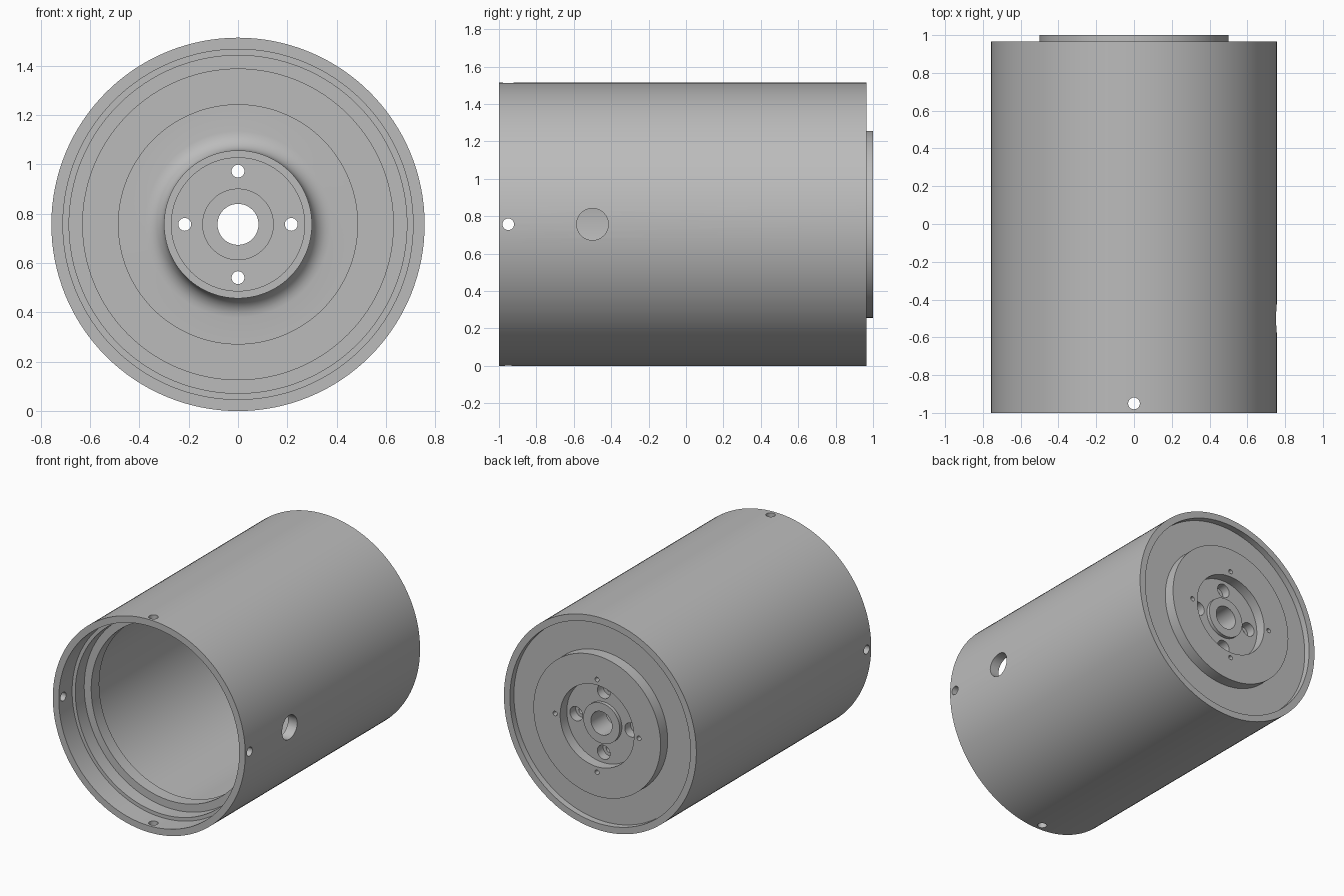
import bpy
import bmesh
from math import cos, sin, pi, radians
from mathutils import Matrix, Vector

if "Cube" in bpy.data.objects:
    bpy.data.objects.remove(bpy.data.objects["Cube"], do_unlink=True)

R = 0.757          # outer radius, also the axis height
SEGMENTS = 128

metal = bpy.data.materials.new("grey_metal")
metal.use_nodes = True
GREY = (0.5, 0.5, 0.5, 1)
metal.diffuse_color = GREY
metal.node_tree.nodes["Principled BSDF"].inputs["Base Color"].default_value = GREY


def finish(name, bm):
    bmesh.ops.recalc_face_normals(bm, faces=bm.faces)
    mesh = bpy.data.meshes.new(name)
    bm.to_mesh(mesh)
    bm.free()
    mesh.materials.append(metal)
    obj = bpy.data.objects.new(name, mesh)
    bpy.context.collection.objects.link(obj)
    return obj


def lathe(name, profile):
    """Turn a closed (radius, y) outline around the lengthwise axis."""
    bm = bmesh.new()
    rings = []
    for i in range(SEGMENTS):
        a = 2 * pi * i / SEGMENTS
        rings.append([bm.verts.new((r * cos(a), y, R + r * sin(a))) for r, y in profile])
    n = len(profile)
    for i in range(SEGMENTS):
        here, there = rings[i], rings[(i + 1) % SEGMENTS]
        for j in range(n):
            k = (j + 1) % n
            bm.faces.new((here[j], here[k], there[k], there[j]))
    return finish(name, bm)


def drill(target, holes):
    """Cut cylinders given as (start, end, radius), all in one pass."""
    bm = bmesh.new()
    for start, end, radius in holes:
        start, end = Vector(start), Vector(end)
        axis = end - start
        turn = axis.to_track_quat("Z", "Y").to_matrix().to_4x4()
        bmesh.ops.create_cone(
            bm, cap_ends=True, segments=32, radius1=radius, radius2=radius,
            depth=axis.length, matrix=Matrix.Translation((start + end) / 2) @ turn)
    cutter = finish("hole_cutter", bm)
    cutter.hide_render = True
    mod = target.modifiers.new("holes", "BOOLEAN")
    mod.operation = "DIFFERENCE"
    mod.solver = "EXACT"
    mod.object = cutter
    bpy.context.view_layer.objects.active = target
    bpy.ops.object.modifier_apply(modifier=mod.name)
    bpy.data.objects.remove(cutter, do_unlink=True)


def around(radius, y):
    """Four points at quarter turns round the axis."""
    return [(radius * dx, y, R + radius * dz) for dx, dz in ((1, 0), (0, 1), (-1, 0), (0, -1))]


def hole_circle(radius, y0, y1, size):
    return [(a, b, size) for a, b in zip(around(radius, y0), around(radius, y1))]


# Tubular shell: stepped mouth, inner lip, seat for the end plate
shell = lathe("shell", [
    (R, -1), (R, 0.965), (0.71, 0.965), (0.71, 0.86), (0.685, 0.86),
    (0.685, -0.66), (0.63, -0.66), (0.63, -0.75), (0.685, -0.75),
    (0.685, -0.85), (0.71, -0.85), (0.71, -1)])

# Radial screw holes near the mouth and one larger side port
drill(shell, [(a, b, 0.031) for a, b in zip(around(0.6, -0.95), around(0.9, -0.95))]
      + [((0.5, -0.5, R), (0.9, -0.5, R), 0.085)])

# End plate: raised rear ring, recessed centre with hub, filleted inner boss
FILLET = 0.078
fillet = [(0.378 - FILLET * sin(t), 0.84 - FILLET * (1 - cos(t)))
          for t in (radians(15 * i) for i in range(7))]
plate = lathe("end_plate", [
    (0.083, 0.95), (0.143, 0.95), (0.143, 0.925), (0.29, 0.925),
    (0.29, 1), (0.5, 1), (0.5, 0.92), (0.71, 0.92), (0.71, 0.86),
    (0.487, 0.86), (0.487, 0.84)] + fillet + [
    (0.3, 0.73), (0.27, 0.73), (0.27, 0.75), (0.143, 0.75),
    (0.143, 0.78), (0.083, 0.78)])

# Bolt holes through the plate, then counterbores and small blind holes
drill(plate, hole_circle(0.216, 0.6, 1.1, 0.026))
drill(plate, hole_circle(0.216, 0.86, 1.1, 0.05) + hole_circle(0.33, 0.93, 1.1, 0.016))

# Smooth the turned surfaces while keeping machined edges crisp
bpy.ops.object.select_all(action="DESELECT")
for part in (shell, plate):
    part.select_set(True)
bpy.context.view_layer.objects.active = shell
bpy.ops.object.shade_smooth_by_angle(angle=radians(30))
